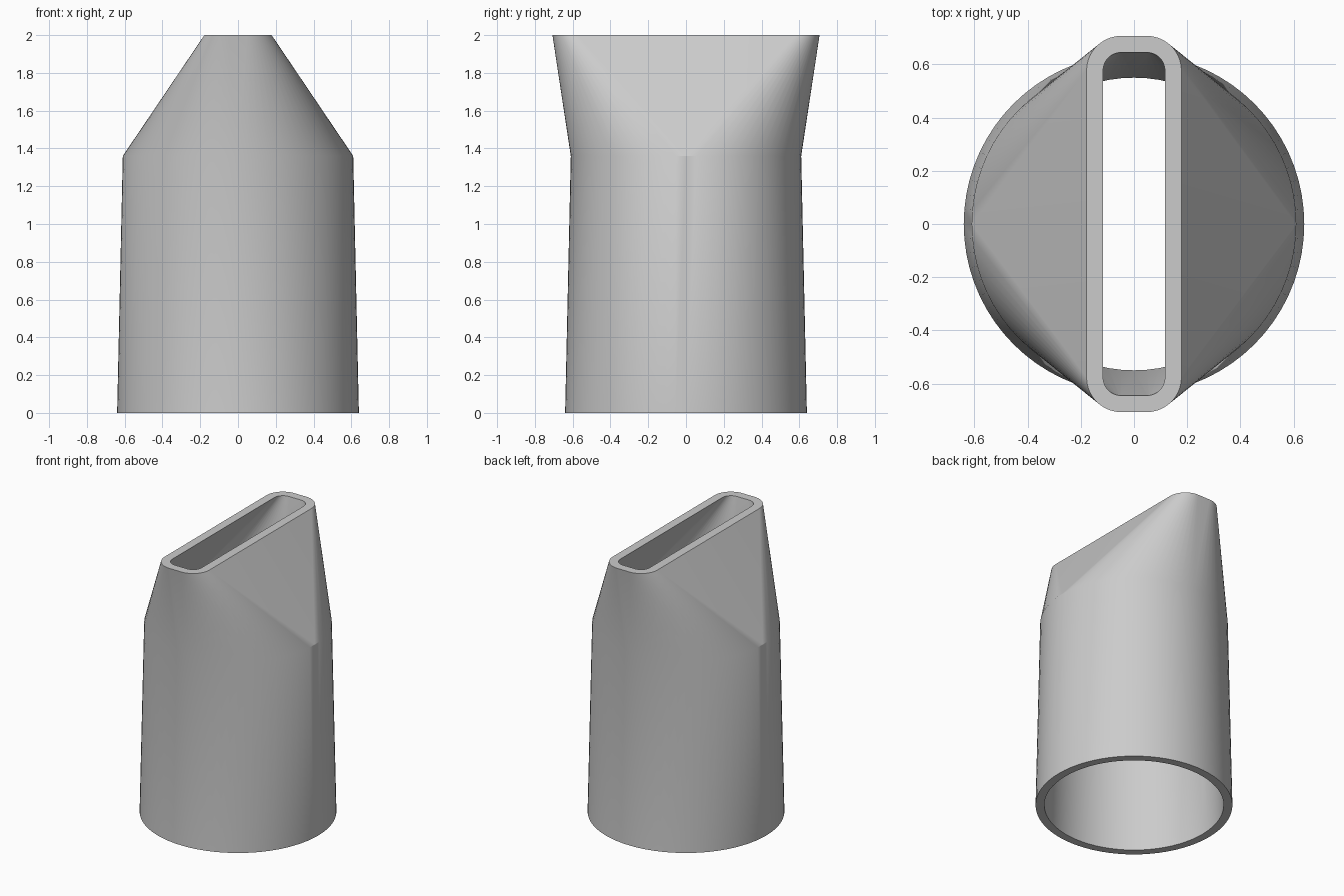
import bpy, bmesh, math

cube = bpy.data.objects.get("Cube")
if cube:
    bpy.data.objects.remove(cube, do_unlink=True)

STEPS = 18                    # segments per quarter turn
HEIGHT, SHOULDER = 2.0, 1.36

grey = bpy.data.materials.new("plain_grey")
grey.use_nodes = True
colour = (0.6, 0.6, 0.6, 1)
grey.diffuse_color = colour
grey.node_tree.nodes["Principled BSDF"].inputs["Base Color"].default_value = colour

bm = bmesh.new()


def circle_ring(radius, z):
    """Round cross-section."""
    ring = []
    for i in range(4 * STEPS):
        a = math.tau * i / (4 * STEPS)
        ring.append(bm.verts.new((radius * math.cos(a), radius * math.sin(a), z)))
    return ring


def slot_ring(half_x, half_y, corner, z):
    """Rounded rectangle, one list of vertices per corner."""
    corners = []
    for q, (sx, sy) in enumerate(((1, 1), (-1, 1), (-1, -1), (1, -1))):
        arc = []
        for i in range(STEPS + 1):
            a = math.pi / 2 * (q + i / STEPS)
            arc.append(bm.verts.new((sx * (half_x - corner) + corner * math.cos(a),
                                     sy * (half_y - corner) + corner * math.sin(a), z)))
        corners.append(arc)
    return corners


def bridge(a, b):
    n = len(a)
    for i in range(n):
        j = (i + 1) % n
        bm.faces.new((a[i], a[j], b[j], b[i]))


def loft(circle, slot):
    """Conical corners with flat triangles between them."""
    n = len(circle)
    for q in range(4):
        arc = slot[q]
        for i in range(STEPS):
            k = q * STEPS + i
            bm.faces.new((circle[k], circle[(k + 1) % n], arc[i + 1], arc[i]))
        end = circle[(q + 1) * STEPS % n]
        bm.faces.new((end, slot[(q + 1) % 4][0], arc[-1]))


def wall(base_radius, shoulder_radius, half_x, half_y, corner):
    """Tapered tube rising into the slot."""
    base = circle_ring(base_radius, 0)
    shoulder = circle_ring(shoulder_radius, SHOULDER)
    slot = slot_ring(half_x, half_y, corner, HEIGHT)
    bridge(base, shoulder)
    loft(shoulder, slot)
    return base, [v for arc in slot for v in arc]


# Outer and inner skins, joined by the bottom and top rims
outer_base, outer_top = wall(0.64, 0.61, 0.178, 0.707, 0.13)
inner_base, inner_top = wall(0.583, 0.55, 0.116, 0.645, 0.068)
bridge(outer_base, inner_base)
bridge(outer_top, inner_top)
bmesh.ops.recalc_face_normals(bm, faces=bm.faces)

mesh = bpy.data.meshes.new("slot_nozzle")
bm.to_mesh(mesh)
bm.free()
mesh.materials.append(grey)
nozzle = bpy.data.objects.new("slot_nozzle", mesh)
bpy.context.collection.objects.link(nozzle)

bpy.ops.object.select_all(action='DESELECT')
nozzle.select_set(True)
bpy.context.view_layer.objects.active = nozzle
bpy.ops.object.shade_smooth_by_angle(angle=math.radians(30))
